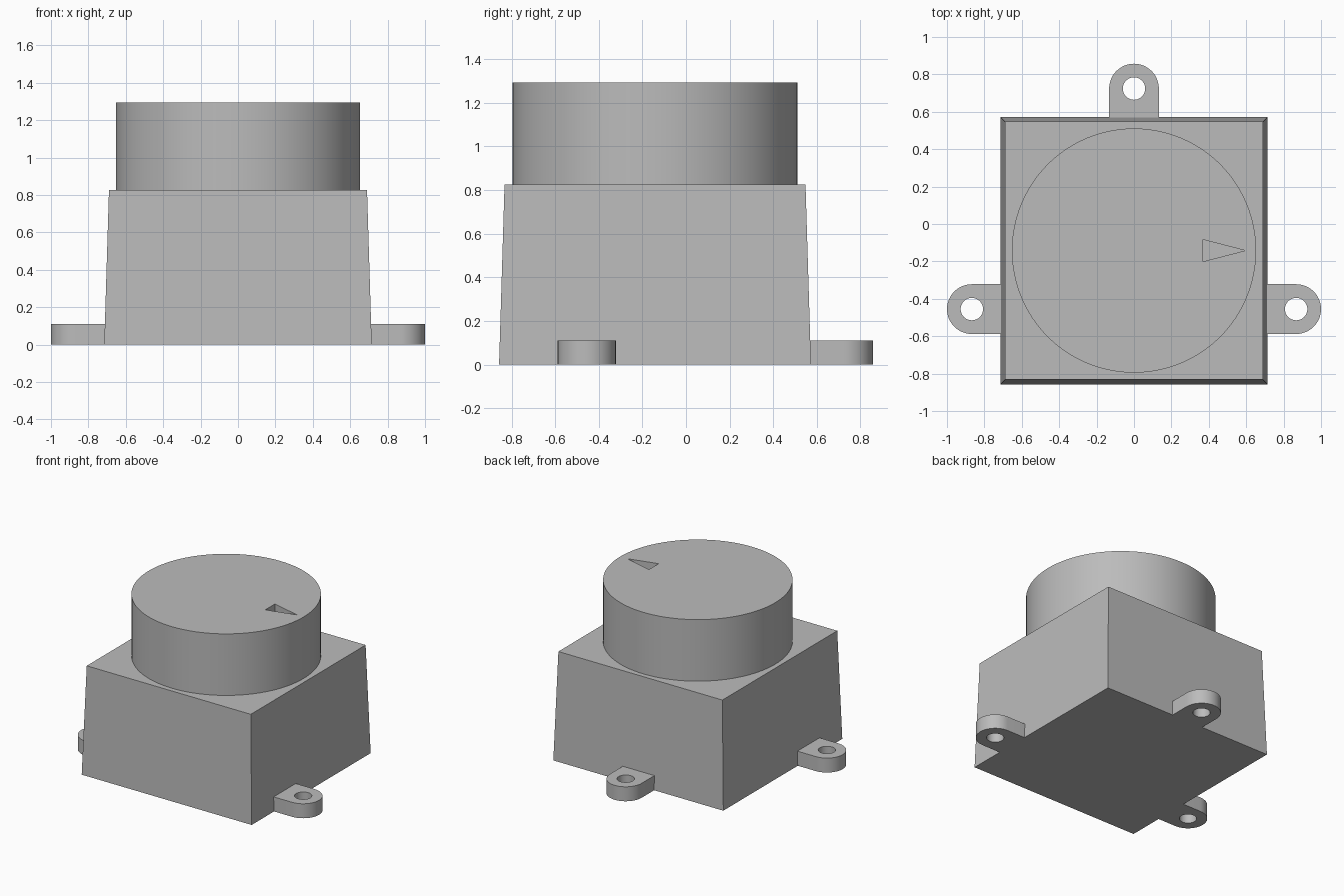
import bpy, bmesh
from math import pi, sin, cos, radians
from mathutils import Matrix, Vector

cube = bpy.data.objects.get("Cube")
if cube:
    bpy.data.objects.remove(cube, do_unlink=True)

CENTRE_Y = -0.142
LUG_R, HOLE_R, LUG_H = 0.133, 0.06, 0.11

grey = bpy.data.materials.new("plain grey")
grey.use_nodes = True
colour = (0.5, 0.5, 0.5, 1)
grey.diffuse_color = colour
grey.node_tree.nodes["Principled BSDF"].inputs["Base Color"].default_value = colour


def prism(name, outline, z0, z1, matrix=Matrix(), taper=1.0):
    """Extrude a closed 2D outline from z0 to z1, scaling the top by taper."""
    bm = bmesh.new()
    base = bm.faces.new([bm.verts.new((x, y, z0)) for x, y in outline])
    top = bmesh.ops.extrude_face_region(bm, geom=[base])["geom"]
    for v in top:
        if isinstance(v, bmesh.types.BMVert):
            v.co = Vector((v.co.x * taper, v.co.y * taper, z1))
    bmesh.ops.transform(bm, matrix=matrix, verts=bm.verts)
    bmesh.ops.recalc_face_normals(bm, faces=bm.faces)
    mesh = bpy.data.meshes.new(name)
    bm.to_mesh(mesh)
    bm.free()
    mesh.materials.append(grey)
    obj = bpy.data.objects.new(name, mesh)
    bpy.context.collection.objects.link(obj)
    return obj


def arc(radius, start, end, steps):
    angles = [start + (end - start) * i / steps for i in range(steps + 1)]
    return [(radius * cos(a), radius * sin(a)) for a in angles]


def circle(radius, steps):
    return arc(radius, 0, 2 * pi, steps)[:-1]


def select_only(obj):
    bpy.ops.object.select_all(action='DESELECT')
    obj.select_set(True)
    bpy.context.view_layer.objects.active = obj


def cut(obj, cutter):
    cutter.hide_render = True
    mod = obj.modifiers.new("cut", 'BOOLEAN')
    mod.operation, mod.solver, mod.object = 'DIFFERENCE', 'EXACT', cutter
    select_only(obj)
    bpy.ops.object.modifier_apply(modifier=mod.name)
    bpy.data.objects.remove(cutter, do_unlink=True)


def smooth(obj):
    select_only(obj)
    bpy.ops.object.shade_smooth_by_angle(angle=radians(30))


at_centre = Matrix.Translation((0, CENTRE_Y, 0))

# Drafted square housing
half = 0.715
square = [(-half, -half), (half, -half), (half, half), (-half, half)]
prism("housing", square, 0, 0.825, at_centre, taper=0.965)

# Round dial with a sunken pointer
dial = prism("dial", circle(0.653, 96), 0.825, 1.293, at_centre)
pointer = [(0.37, 0.058), (0.37, -0.058), (0.595, 0)]
cut(dial, prism("pointer_cutter", pointer, 1.233, 1.4, at_centre))
smooth(dial)

# Three mounting lugs with screw holes, rounded end along local +x
reach = -0.165
outline = arc(LUG_R, -pi / 2, pi / 2, 24) + [(reach, LUG_R), (reach, -LUG_R)]
for name, x, y, turn in (("left_lug", 0.867, -0.455, 0),
                         ("right_lug", -0.867, -0.455, pi),
                         ("back_lug", 0, 0.724, pi / 2)):
    place = Matrix.Translation((x, y, 0)) @ Matrix.Rotation(turn, 4, 'Z')
    lug = prism(name, outline, 0, LUG_H, place)
    cut(lug, prism("hole_cutter", circle(HOLE_R, 32), -0.1, 0.3, place))
    smooth(lug)
